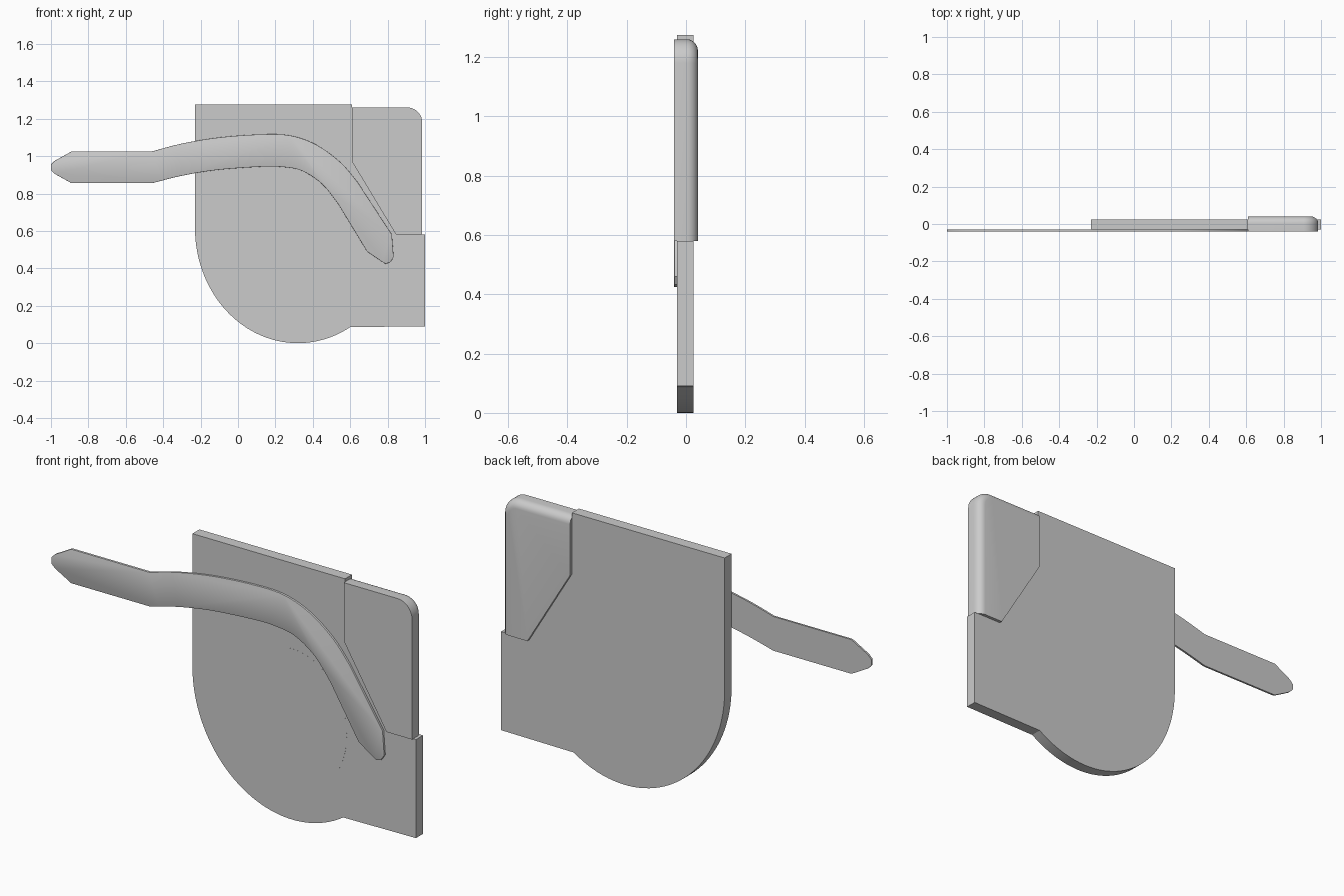
import bpy, bmesh, math

if "Cube" in bpy.data.objects:
    bpy.data.objects.remove(bpy.data.objects["Cube"])


def arc(cx, cz, rx, rz, a0, a1, n):
    return [(cx + rx * math.cos(math.radians(a0 + (a1 - a0) * i / n)),
             cz + rz * math.sin(math.radians(a0 + (a1 - a0) * i / n))) for i in range(n + 1)]


def curve_through(pts, steps=5):
    """Smooth open curve through the points (Catmull-Rom)."""
    p = [pts[0]] + pts + [pts[-1]]
    out = []
    for i in range(1, len(p) - 2):
        for s in range(steps):
            t = s / steps
            out.append(tuple(0.5 * (2 * b + (c - a) * t + (2 * a - 5 * b + 4 * c - d) * t * t
                                    + (3 * b - a - 3 * c + d) * t ** 3)
                             for a, b, c, d in zip(p[i - 1], p[i], p[i + 1], p[i + 2])))
    return out + [pts[-1]]


def slab(name, outline, y0, y1, round_edge=None, radius=0.0, segments=6):
    """Extrude an xz outline from y0 to y1, optionally rounding chosen edges."""
    bm = bmesh.new()
    face = bm.faces.new([bm.verts.new((x, y0, z)) for x, z in outline])
    ext = bmesh.ops.extrude_face_region(bm, geom=[face])
    for v in ext["geom"]:
        if isinstance(v, bmesh.types.BMVert):
            v.co.y = y1
    bmesh.ops.recalc_face_normals(bm, faces=bm.faces)
    if round_edge:
        edges = [e for e in bm.edges if all(round_edge(v.co) for v in e.verts)]
        bmesh.ops.bevel(bm, geom=edges, offset=radius, segments=segments,
                        profile=0.5, affect='EDGES', clamp_overlap=True)
        bmesh.ops.recalc_face_normals(bm, faces=bm.faces)
    mesh = bpy.data.meshes.new(name)
    bm.to_mesh(mesh)
    bm.free()
    ob = bpy.data.objects.new(name, mesh)
    bpy.context.collection.objects.link(ob)
    bpy.context.view_layer.objects.active = ob
    bpy.ops.object.select_all(action='DESELECT')
    ob.select_set(True)
    bpy.ops.object.shade_smooth_by_angle(angle=math.radians(30))
    return ob


# Main plate with elliptical lower lobe and notch for the corner cover
plate = [(-0.23, 1.275)] + arc(0.32, 0.615, 0.55, 0.615, 180, 300.6, 40)
plate += [(1.0, 0.09), (1.0, 0.58), (0.845, 0.58), (0.61, 0.97), (0.61, 1.275)]
slab("main_plate", plate, -0.03, 0.025)

# Thicker corner cover, rounded along its outer back edges
cover = [(0.61, 1.26), (0.61, 0.97), (0.845, 0.58), (0.985, 0.58)]
cover += arc(0.905, 1.18, 0.08, 0.08, 0, 90, 10)
slab("corner_cover", cover, -0.04, 0.04,
     lambda c: c.y > 0.03 and (c.x > 0.98 or c.z > 1.17), 0.038)

# Curved strap lying on the front face
upper = curve_through([(-0.46, 1.025), (-0.3, 1.067), (-0.1, 1.1), (0.12, 1.116), (0.28, 1.11),
                       (0.42, 1.06), (0.55, 0.965), (0.64, 0.86)])
lower = curve_through([(0.535, 0.745), (0.45, 0.85), (0.34, 0.922), (0.22, 0.943), (0.1, 0.942),
                       (-0.12, 0.925), (-0.3, 0.895), (-0.46, 0.855)])
strap = [(-1.0, 0.925), (-1.0, 0.955), (-0.98, 0.975), (-0.89, 1.025)] + upper
strap += [(0.823, 0.58), (0.832, 0.46), (0.815, 0.433), (0.79, 0.424), (0.77, 0.435), (0.69, 0.49)]
strap += lower + [(-0.89, 0.855), (-0.98, 0.905)]
slab("strap", strap, -0.04, -0.029, lambda c: c.y < -0.035, 0.002, 2)

# Disc set almost flush into the front face
slab("inset_disc", arc(0.32, 0.5, 0.3, 0.35, 0, 352.5, 47), -0.0303, -0.02)
